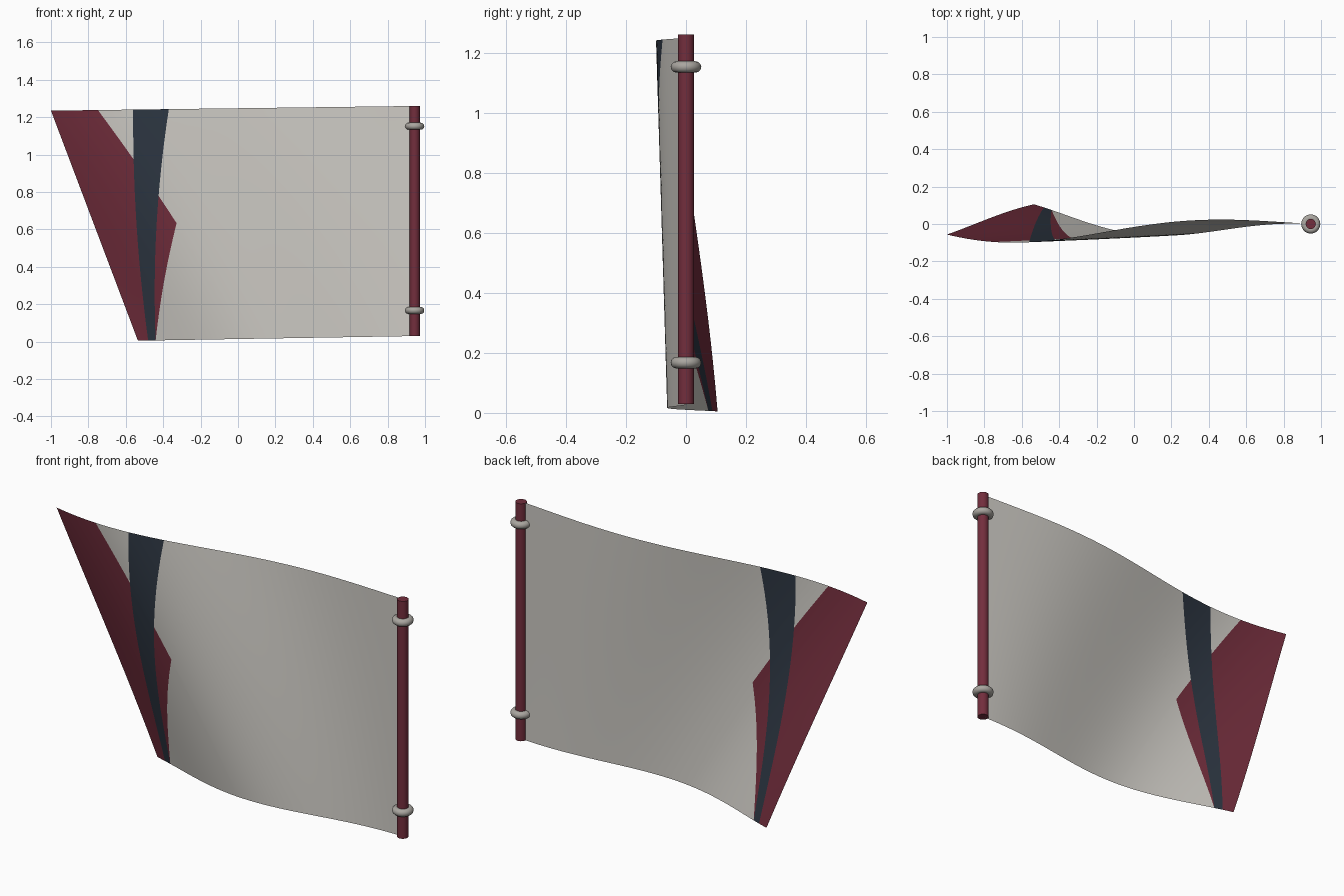
import bpy
import bmesh
import math
from mathutils import Vector

default = bpy.data.objects.get("Cube")
if default:
    bpy.data.objects.remove(default, do_unlink=True)


def material(name, rgb):
    m = bpy.data.materials.new(name)
    m.use_nodes = True
    color = (*rgb, 1.0)
    m.diffuse_color = color
    m.node_tree.nodes["Principled BSDF"].inputs["Base Color"].default_value = color
    return m


CREAM = material("cream cloth", (0.62, 0.60, 0.56))
RED = material("wine red", (0.17, 0.027, 0.046))
NAVY = material("dark navy", (0.027, 0.038, 0.056))
GREY = material("warm grey", (0.40, 0.38, 0.35))

POLE_X, BOTTOM, HEIGHT, DROP = 0.945, 0.03, 1.23, 0.025

# Painted edges on the cloth: (u at bottom, u at top), u runs pole to free edge
STRIPE_INNER = (0.936, 0.676)
STRIPE_OUTER = (0.963, 0.774)
RED_UPPER = (0.611, 0.871)
RED_LOWER = (0.936, 0.553)
EDGES = (STRIPE_INNER, STRIPE_OUTER, RED_UPPER, RED_LOWER)


def beyond(edge, p):
    return p.x > edge[0] + (edge[1] - edge[0]) * p.y


def cloth_point(u, v):
    width = 1.48 + 0.465 * v
    y = 0.126 * u * math.sin(4.7 * u + 2.57 - 1.45 * v)
    return Vector((POLE_X - width * u, y, BOTTOM + HEIGHT * v - DROP * u))


def finish(name, bm, mats):
    mesh = bpy.data.meshes.new(name)
    bm.to_mesh(mesh)
    bm.free()
    for m in mats:
        mesh.materials.append(m)
    obj = bpy.data.objects.new(name, mesh)
    bpy.context.collection.objects.link(obj)
    return obj


def smooth(obj):
    bpy.ops.object.select_all(action="DESELECT")
    obj.select_set(True)
    bpy.context.view_layer.objects.active = obj
    bpy.ops.object.shade_smooth_by_angle(angle=math.radians(40))


# Cloth: flat unit sheet, cut along the painted edges, then waved into place
bm = bmesh.new()
bmesh.ops.create_grid(bm, x_segments=56, y_segments=28, size=0.5)
bmesh.ops.translate(bm, verts=bm.verts, vec=(0.5, 0.5, 0))
for low, high in EDGES:
    bmesh.ops.bisect_plane(bm, geom=bm.verts[:] + bm.edges[:] + bm.faces[:],
                           dist=1e-6, plane_co=(low, 0, 0),
                           plane_no=Vector((1, low - high, 0)).normalized())
for f in bm.faces:
    c = f.calc_center_median()
    if beyond(STRIPE_INNER, c) and not beyond(STRIPE_OUTER, c):
        f.material_index = 2
    elif beyond(RED_UPPER, c) and beyond(RED_LOWER, c):
        f.material_index = 1
for v in bm.verts:
    v.co = cloth_point(v.co.x, v.co.y)
bmesh.ops.reverse_faces(bm, faces=bm.faces[:])
smooth(finish("flag_cloth", bm, (CREAM, RED, NAVY)))

# Pole
bm = bmesh.new()
bmesh.ops.create_cone(bm, cap_ends=True, segments=24, radius1=0.027,
                      radius2=0.027, depth=HEIGHT)
bmesh.ops.translate(bm, verts=bm.verts, vec=(POLE_X, 0, BOTTOM + HEIGHT / 2))
smooth(finish("pole", bm, (RED,)))

# Mounting rings
for name, z in (("lower_ring", 0.167), ("upper_ring", 1.152)):
    bpy.ops.mesh.primitive_torus_add(location=(POLE_X, 0, z), major_radius=0.032,
                                     minor_radius=0.019, major_segments=32,
                                     minor_segments=12)
    ring = bpy.context.object
    ring.name = name
    ring.data.materials.append(GREY)
    smooth(ring)
